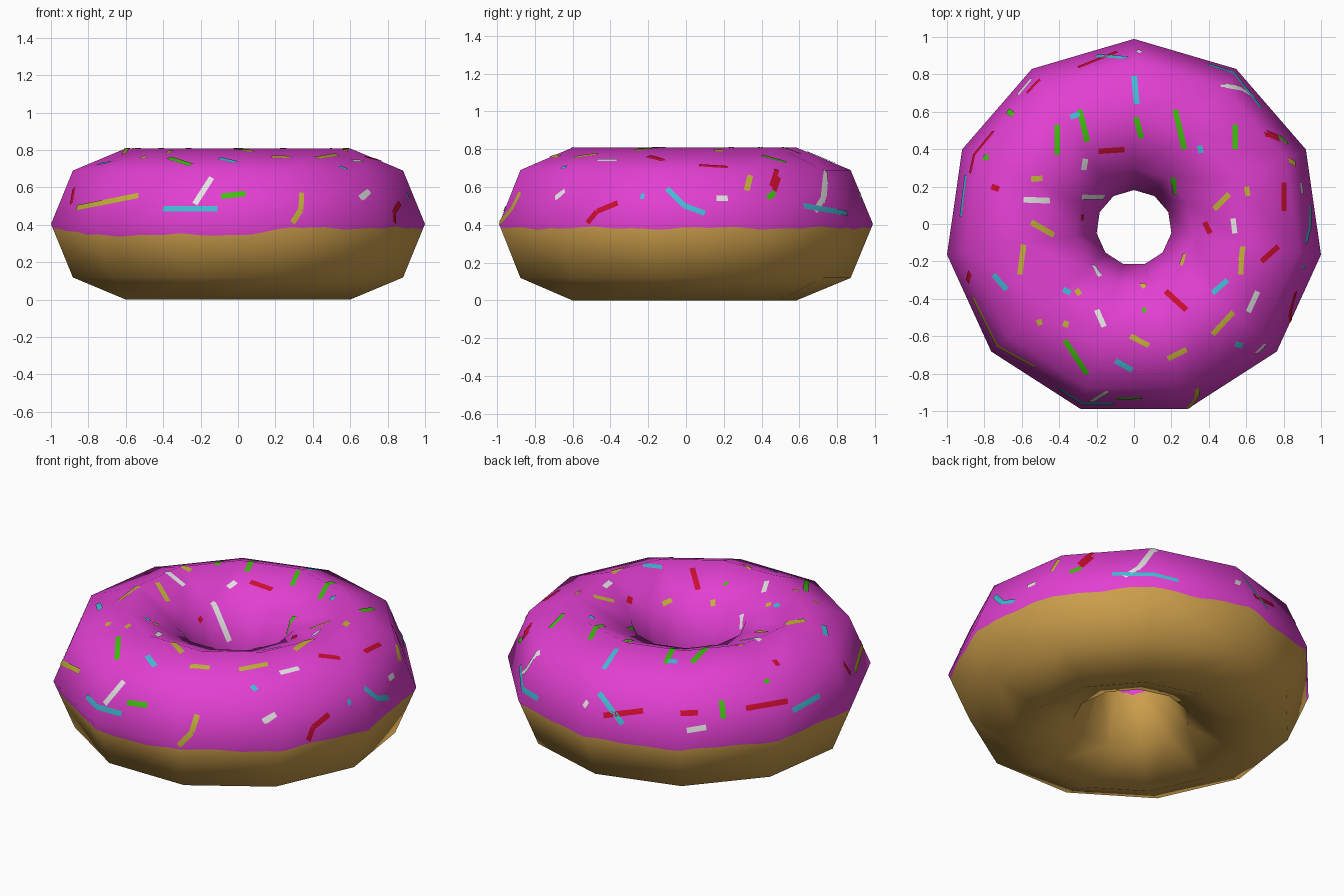
import bpy, bmesh, math
from mathutils import Vector
from mathutils.bvhtree import BVHTree

if "Cube" in bpy.data.objects:
    bpy.data.objects.remove(bpy.data.objects["Cube"])

RING, TUBE, YC = 0.606, 0.404, -0.0205      # ring radius, tube radius, centring shift


def material(name, rgb):
    m = bpy.data.materials.new(name)
    m.diffuse_color = (*rgb, 1)
    m.use_nodes = True
    m.node_tree.nodes["Principled BSDF"].inputs["Base Color"].default_value = m.diffuse_color
    return m


def tube_normal(p):
    """Smooth normal of the ring at point p."""
    q = Vector((p.x, p.y - YC, 0)).normalized() * RING
    return (Vector((p.x, p.y - YC, p.z - TUBE)) - q).normalized()


def smooth(mesh):
    mesh.shade_smooth()
    mesh.normals_split_custom_set_from_vertices([tube_normal(v.co) for v in mesh.vertices])


# Doughnut: low-poly ring, 11 sides around and 8 around the tube
bpy.ops.mesh.primitive_torus_add(major_segments=11, minor_segments=8, major_radius=RING,
                                 minor_radius=TUBE, location=(0, YC, TUBE),
                                 rotation=(0, 0, math.pi / 2))
ring = bpy.context.object
ring.name = ring.data.name = "doughnut"
bpy.ops.object.transform_apply(location=True, rotation=True, scale=True)
ring.data.materials.append(material("dough_tan", (0.60, 0.34, 0.07)))
ring.data.materials.append(material("icing_pink", (0.76, 0.05, 0.64)))

bm = bmesh.new()
bm.from_mesh(ring.data)
surface = BVHTree.FromBMesh(bm)

# Icing edge: cut the ring, then make the cut wavy within the flat facets
CUT, SLOPE = 0.37, math.tan(math.pi / 8)
cut = bmesh.ops.bisect_plane(bm, geom=bm.verts[:] + bm.edges[:] + bm.faces[:],
                             plane_co=(0, 0, CUT), plane_no=(0, 0, 1))["geom_cut"]
for f in bm.faces:
    f.material_index = int(f.calc_center_median().z > CUT)
bmesh.ops.subdivide_edges(bm, edges=[e for e in cut if isinstance(e, bmesh.types.BMEdge)], cuts=7)
for v in bm.verts:
    if abs(v.co.z - CUT) > 1e-4:
        continue
    x, y = v.co.x, v.co.y - YC
    a = math.atan2(y, x)
    outer = math.hypot(x, y) > RING
    wave = 0.005 * math.sin(9 * a) + 0.004 * math.sin(23 * a + 1)
    low = math.radians(-120)
    sag = 0.037 * max(0, min(1, 5 * (math.cos(a - low) - 0.68)))   # drips lower at front left
    z = 0.382 - sag + wave if outer else 0.392 + wave
    side = 1 if outer else -1
    radius = lambda h: RING + side * (TUBE - (TUBE - h) * SLOPE)
    k = radius(z) / radius(CUT)
    v.co = (x * k, y * k + YC, z)
bm.to_mesh(ring.data)
bm.free()
smooth(ring.data)

# Views from which sprinkles are laid on: (azimuth, elevation) in degrees
TOP, FRONT, RIGHT, BACK_LEFT = (-90, 90), (-90, 0), (0, 0), (135, 25)


def project(view, s, t):
    """Drop the point (s right, t up) of a view onto the ring."""
    a, e = map(math.radians, view)
    toward = Vector((math.cos(e) * math.cos(a), math.cos(e) * math.sin(a), math.sin(e)))
    right = Vector((-math.sin(a), math.cos(a), 0))
    up = Vector((-math.sin(e) * math.cos(a), -math.sin(e) * math.sin(a), math.cos(e)))
    return surface.ray_cast(right * s + up * t + toward * 4, -toward)[0]


def sprinkles(name, rgb, groups, width=0.031):
    """Thin strips that follow the ring surface, one object per colour."""
    bm = bmesh.new()
    for view, strips in groups:
        for s0, t0, s1, t1 in strips:
            n = max(2, round(math.hypot(s1 - s0, t1 - t0) / 0.016))
            pts = [project(view, s0 + (s1 - s0) * i / n, t0 + (t1 - t0) * i / n)
                   for i in range(n + 1)]
            pts = [p for p in pts if p]
            rows = []
            for i, p in enumerate(pts):
                along = pts[min(i + 1, len(pts) - 1)] - pts[max(i - 1, 0)]
                across = tube_normal(p).cross(along).normalized() * width / 2
                row = []
                for k in (-1, -0.5, 0, 0.5, 1):
                    q = surface.find_nearest(p + across * k)[0]
                    row.append(bm.verts.new(q + tube_normal(q) * 0.004))
                rows.append(row)
            for r0, r1 in zip(rows, rows[1:]):
                for j in range(4):
                    bm.faces.new((r0[j], r1[j], r1[j + 1], r0[j + 1]))
    bmesh.ops.recalc_face_normals(bm, faces=bm.faces[:])
    for f in bm.faces:
        f.normal_update()
        if f.normal.dot(tube_normal(f.calc_center_median())) < 0:
            f.normal_flip()
    mesh = bpy.data.meshes.new(name)
    bm.to_mesh(mesh)
    bm.free()
    mesh.materials.append(material(name, rgb))
    smooth(mesh)
    bpy.context.collection.objects.link(bpy.data.objects.new(name, mesh))


sprinkles("red_sprinkles", (0.60, 0.004, 0.03), [
    (TOP, [(-.19, .39, -.05, .40), (-.76, .20, -.72, .185), (.71, .49, .77, .465),
           (.80, .22, .80, .07), (.68, -.20, .77, -.12), (.38, .01, .41, -.05),
           (.17, -.36, .28, -.46), (-.28, .05, -.28, .02)]),
    (RIGHT, [(-.52, .41, -.47, .47), (-.47, .47, -.36, .515), (.45, .60, .48, .69)]),
    (BACK_LEFT, [(-.585, .165, -.38, .175), (-.19, .147, -.09, .142),
                 (.18, .147, .425, .17), (.80, .355, .845, .29)])])

sprinkles("blue_sprinkles", (0.055, 0.50, 0.66), [
    (TOP, [(.0, .79, .015, .64), (-.34, .57, -.29, .59), (.35, .42, .36, .38),
           (-.75, -.27, -.68, -.35), (-.38, -.35, -.34, -.37), (.42, -.37, .50, -.30),
           (-.10, -.73, -.01, -.78), (.54, -.64, .58, -.65)]),
    (FRONT, [(-.40, .485, -.11, .485)]),
    (RIGHT, [(-.24, .55, -.22, .55), (-.10, .59, -.01, .50), (-.01, .50, .10, .46),
             (.62, .50, .85, .46)]),
    (BACK_LEFT, [(-.60, .29, -.49, .11), (.45, .115, .625, .185)])])

sprinkles("white_sprinkles", (0.78, 0.78, 0.78), [
    (TOP, [(-.26, .35, -.27, .29), (-.28, .145, -.16, .145), (-.59, .13, -.45, .125),
           (.53, .03, .54, -.05), (.61, -.47, .66, -.36), (.65, -.69, .69, -.65),
           (-.20, -.46, -.16, -.55), (-.22, -.22, -.18, -.28), (.47, .74, .58, .72)]),
    (FRONT, [(-.23, .51, -.14, .65), (.66, .54, .70, .58)]),
    (RIGHT, [(.16, .54, .22, .54), (.68, .47, .73, .55), (.73, .55, .74, .68)]),
    (BACK_LEFT, [(-.68, .22, -.66, .25), (-.16, .05, -.05, .06)])])

sprinkles("green_sprinkles", (0.05, 0.52, 0.004), [
    (TOP, [(-.41, .53, -.41, .37), (-.29, .61, -.25, .44), (.01, .57, .04, .46),
           (.22, .61, .27, .40), (.54, .53, .54, .40), (-.79, .37, -.79, .34),
           (.21, .25, .22, .16), (-.37, -.62, -.25, -.80), (.045, -.46, .065, -.465)]),
    (FRONT, [(-.09, .55, .04, .565)]),
    (RIGHT, [(.43, .54, .47, .57)]),
    (BACK_LEFT, [(.044, .20, .05, .10)])])

sprinkles("yellow_sprinkles", (0.56, 0.45, 0.04), [
    (TOP, [(-.55, .24, -.49, .245), (-.55, .01, -.43, -.06), (-.59, -.11, -.61, -.27),
           (.43, .08, .51, .16), (.60, .20, .61, .15), (.58, -.12, .57, -.27),
           (.25, -.22, .27, -.16), (.42, -.59, .53, -.47), (.18, -.72, .28, -.67),
           (-.51, -.51, -.50, -.54), (-.37, -.55, -.36, -.52), (-.02, -.60, .08, -.65),
           (-.31, -.35, -.29, -.38), (.04, -.32, .06, -.34)]),
    (FRONT, [(-.86, .49, -.53, .555), (.29, .41, .335, .48), (.335, .48, .34, .57)]),
    (RIGHT, [(.32, .58, .34, .66)])])
